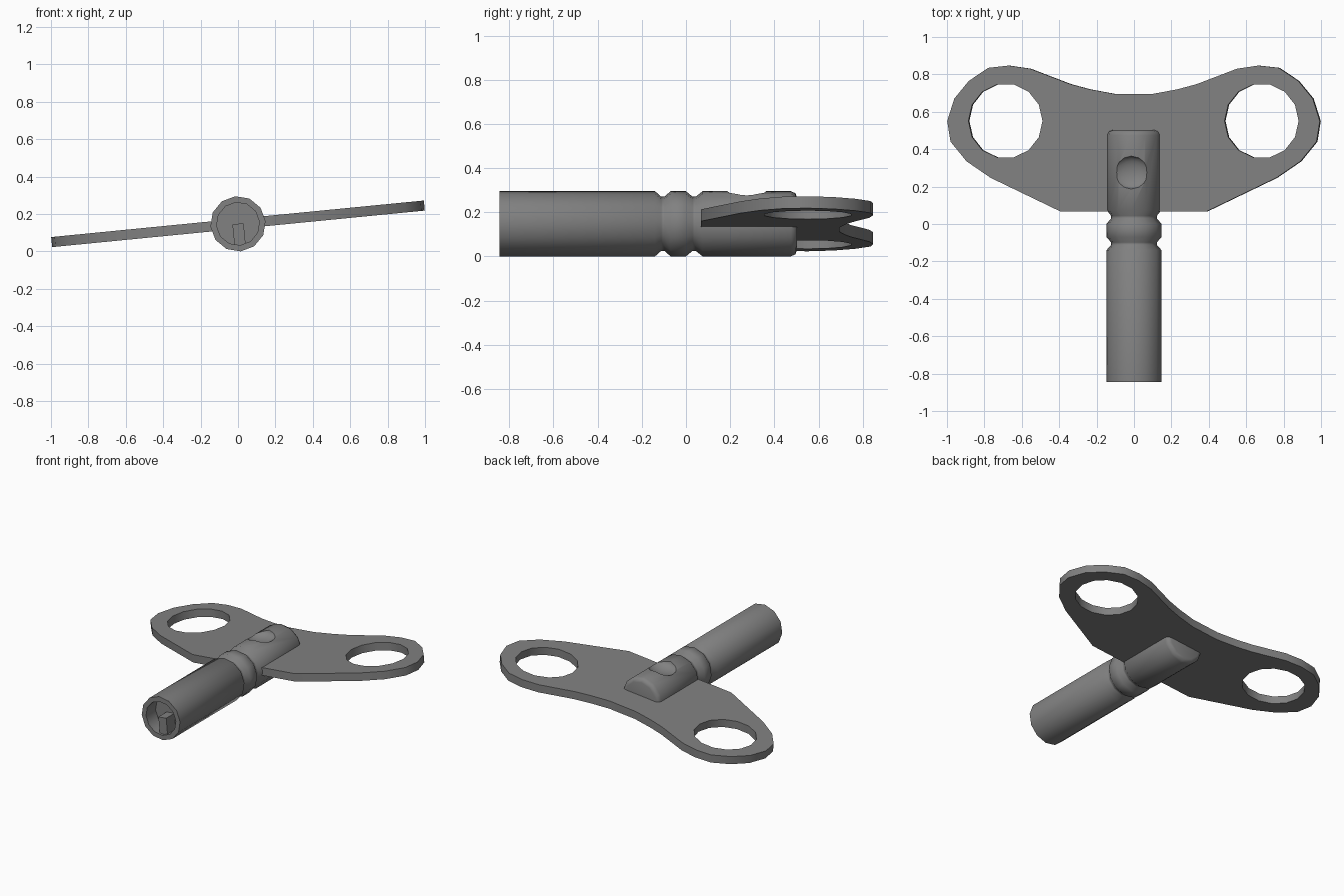
import bpy, bmesh, math
from mathutils import Matrix

if "Cube" in bpy.data.objects:
    bpy.data.objects.remove(bpy.data.objects["Cube"])

AXIS_Z = 0.148
TILT = Matrix.Translation((0, 0, AXIS_Z)) @ Matrix.Rotation(-math.radians(5.6), 4, 'Y')


def make_object(name, bm):
    bmesh.ops.recalc_face_normals(bm, faces=bm.faces)
    mesh = bpy.data.meshes.new(name)
    bm.to_mesh(mesh)
    bm.free()
    obj = bpy.data.objects.new(name, mesh)
    bpy.context.collection.objects.link(obj)
    return obj


def activate(obj):
    bpy.ops.object.select_all(action='DESELECT')
    obj.select_set(True)
    bpy.context.view_layer.objects.active = obj


def cut(obj, cutter):
    mod = obj.modifiers.new("cut", 'BOOLEAN')
    mod.operation = 'DIFFERENCE'
    mod.solver = 'EXACT'
    mod.object = cutter
    activate(obj)
    bpy.ops.object.modifier_apply(modifier=mod.name)
    bpy.data.objects.remove(cutter)


def lathe(name, profile, sides):
    """Revolve (radius, y) points about the y axis, first vertex pointing up."""
    bm = bmesh.new()
    rings = []
    for r, y in profile:
        n = 1 if r == 0 else sides
        rings.append([bm.verts.new((r * math.sin(2 * math.pi * i / sides), y,
                                    r * math.cos(2 * math.pi * i / sides))) for i in range(n)])
    for a, b in zip(rings, rings[1:]):
        for i in range(sides):
            j = (i + 1) % sides
            quad = [a[i % len(a)], a[j % len(a)], b[j % len(b)], b[i % len(b)]]
            bm.faces.new(list(dict.fromkeys(quad)))
    return make_object(name, bm)


def prism(name, points, half):
    bm = bmesh.new()
    face = bm.faces.new([bm.verts.new((x, y, -half)) for x, y in points])
    top = bmesh.ops.extrude_face_region(bm, geom=[face])
    for v in top['geom']:
        if isinstance(v, bmesh.types.BMVert):
            v.co.z = half
    return make_object(name, bm)


# Shaft with hollow socket, two soft grooves and a rounded end
shaft = lathe("shaft", [
    (0, -0.74), (0.115, -0.74), (0.115, -0.845), (0.148, -0.845),
    (0.148, -0.14), (0.123, -0.112), (0.123, -0.098), (0.148, -0.07), (0.148, 0.0),
    (0.123, 0.03), (0.123, 0.044), (0.148, 0.075), (0.148, 0.475), (0.139, 0.495),
    (0.12, 0.502), (0, 0.502)], 12)

# Round dimple pressed into the top of the shaft
bm = bmesh.new()
bmesh.ops.create_uvsphere(bm, u_segments=16, v_segments=12, radius=1,
                          matrix=Matrix.Translation((0, 0.275, 0.148)) @ Matrix.Diagonal((0.102, 0.088, 0.045, 1)))
cut(shaft, make_object("dimple_cutter", bm))

# Winged handle plate, outline mirrored across x
half = [(0.10, 0.695), (0.235, 0.72), (0.34, 0.748), (0.555, 0.83), (0.67, 0.847),
        (0.78, 0.835), (0.885, 0.765), (0.963, 0.67), (1.001, 0.55), (0.983, 0.44),
        (0.897, 0.335), (0.768, 0.247), (0.395, 0.068)]
plate = prism("handle_plate", half + [(-x, y) for x, y in reversed(half)], 0.027)

# Finger holes
for side in (-1, 1):
    hole = [(side * (0.688 + 0.199 * math.cos(math.pi * i / 7)),
             0.551 + 0.2 * math.sin(math.pi * i / 7)) for i in range(14)]
    cut(plate, prism("hole_cutter", hole, 0.2))

# Square key tooth inside the socket
bm = bmesh.new()
bmesh.ops.create_cube(bm, size=1, matrix=Matrix.Translation((0, -0.78, -0.06)) @ Matrix.Diagonal((0.06, 0.1, 0.12, 1)))
tooth = make_object("socket_tooth", bm)

# Dark grey metal
metal = bpy.data.materials.new("dark_metal")
metal.diffuse_color = (0.22, 0.22, 0.22, 1)
metal.use_nodes = True
metal.node_tree.nodes["Principled BSDF"].inputs["Base Color"].default_value = metal.diffuse_color

# Tilt everything about the shaft axis, colour and shade
for obj in (shaft, plate, tooth):
    obj.data.transform(TILT)
    obj.data.materials.clear()
    obj.data.materials.append(metal)
    activate(obj)
    bpy.ops.object.shade_smooth_by_angle(angle=math.radians(46))
